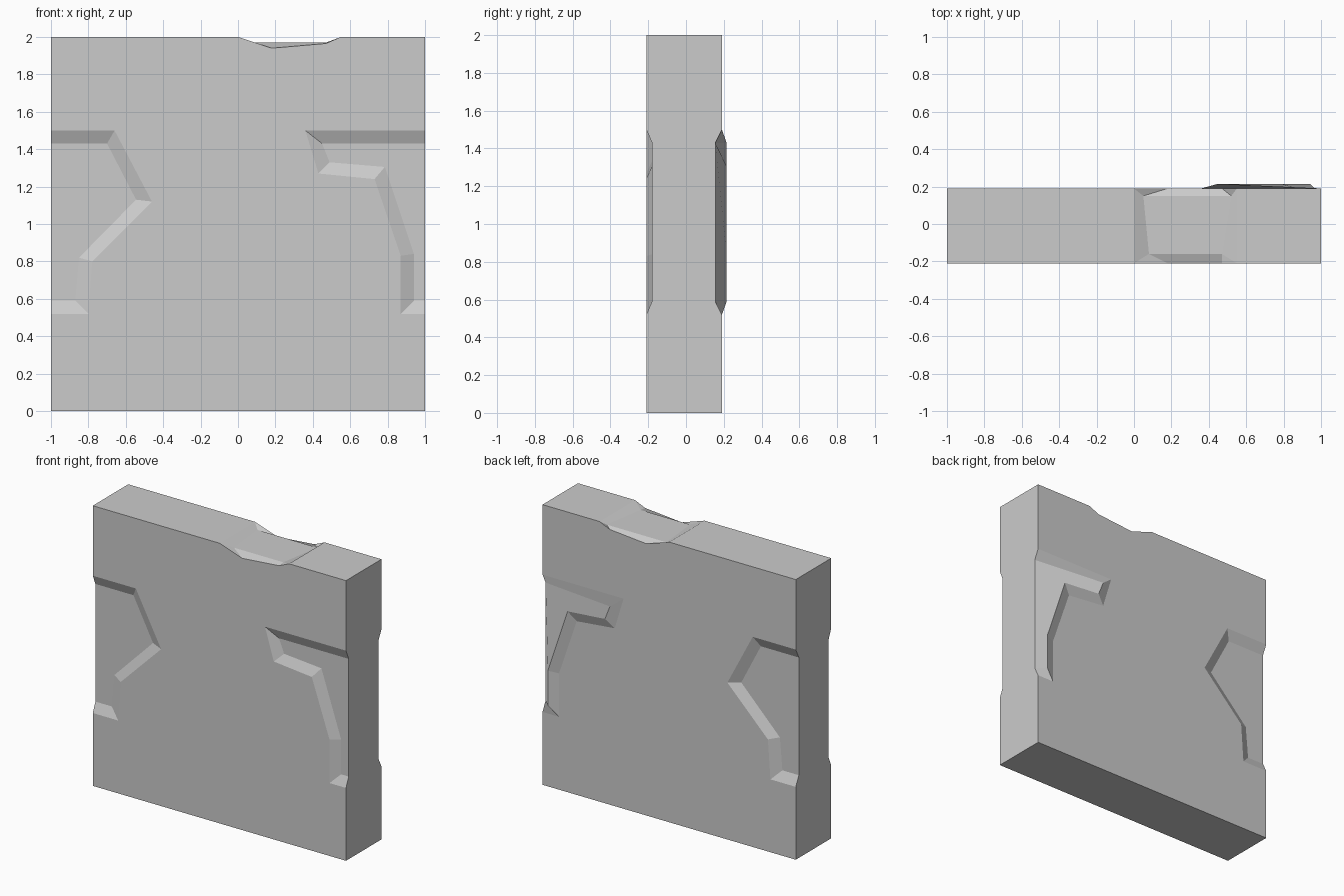
import bpy, bmesh

cube = bpy.data.objects.get("Cube")
if cube:
    bpy.data.objects.remove(cube, do_unlink=True)

FRONT, BACK, H = -0.21, 0.19, 2.0

# Chipped recess outlines (x, z): outer rim on the wall face, inner rim on the floor
right_rim = [(-1, 1.5), (-.66, 1.5), (-.46, 1.12), (-.78, .8), (-.8, .52), (-1, .52)]
right_floor = [(-1, 1.43), (-.7, 1.43), (-.545, 1.13), (-.85, .82), (-.87, .59), (-1, .59)]
left_rim = [(1, 1.5), (.36, 1.5), (.43, 1.27), (.73, 1.24), (.87, .83), (.87, .52), (1, .52)]
left_floor = [(1, 1.43), (.45, 1.43), (.49, 1.33), (.785, 1.305), (.94, .84), (.94, .59), (1, .59)]

# Broken notch in the top edge
notch = [(0, H), (.18, 1.94), (.47, 1.965), (.55, H)]
notch_floor = {FRONT: [(.08, -.16, 1.97), (.47, -.16, 1.97)],
               BACK: [(.05, .15, 1.97), (.52, .15, 1.97)]}

bm = bmesh.new()


def face(points):
    bm.faces.new([bm.verts.new(p) for p in points])


def at(points, y):
    return [(x, y, z) for x, z in points]


def chip(rim, floor, y, floor_y, end_y):
    """Sloped walls and floor of one recess; end_y is its depth at the panel side."""
    a = at(rim, y)
    b = [(x, end_y if abs(x) == 1 else floor_y, z) for x, z in floor]
    for i in range(len(a) - 1):
        face([a[i], a[i + 1], b[i + 1], b[i]])
    face(b)


# Front and back walls, with the recess and notch outlines left open
for y in (FRONT, BACK):
    face(at([(-1, 0), (1, 0)] + left_rim[::-1] + [(1, H)] + notch[::-1]
            + [(-1, H)] + right_rim, y))

# Recesses; the back left one bulges out and sinks in at the panel side
chip(right_rim, right_floor, FRONT, -.18, -.18)
chip(left_rim, left_floor, FRONT, -.18, -.18)
chip(right_rim, right_floor, BACK, .155, .155)
chip(left_rim, left_floor, BACK, .215, .155)

# Sides follow the recess depth
for x in (-1, 1):
    steps = [(0, 0), (.52, 0), (.59, 1), (1.43, 1), (1.5, 0), (H, 0)]
    face([(x, FRONT + .03 * d, z) for z, d in steps]
         + [(x, BACK - .035 * d, z) for z, d in steps[::-1]])

# Bottom and the two top surfaces beside the notch
for x0, x1, z in ((-1, 1, 0), (-1, 0, H), (.55, 1, H)):
    face([(x0, FRONT, z), (x1, FRONT, z), (x1, BACK, z), (x0, BACK, z)])

# Notch floor, end slopes and the chipped strips along its edges
(f0, f1), (b0, b1) = notch_floor[FRONT], notch_floor[BACK]
face([f0, f1, b1, b0])
face([(0, FRONT, H), f0, b0, (0, BACK, H)])
face([(.55, FRONT, H), f1, b1, (.55, BACK, H)])
for y, (p, q) in notch_floor.items():
    n0, n1, n2, n3 = at(notch, y)
    face([n0, n1, p])
    face([n1, n2, q, p])
    face([n2, n3, q])

bmesh.ops.remove_doubles(bm, verts=bm.verts, dist=.0005)
bmesh.ops.recalc_face_normals(bm, faces=bm.faces)

mesh = bpy.data.meshes.new("wall_panel")
bm.to_mesh(mesh)
bm.free()
panel = bpy.data.objects.new("wall_panel", mesh)
bpy.context.collection.objects.link(panel)

# Plain stone colour
stone = bpy.data.materials.new("light_grey_stone")
stone.use_nodes = True
colour = (.6, .6, .6, 1)
stone.diffuse_color = colour
stone.node_tree.nodes["Principled BSDF"].inputs["Base Color"].default_value = colour
mesh.materials.append(stone)
